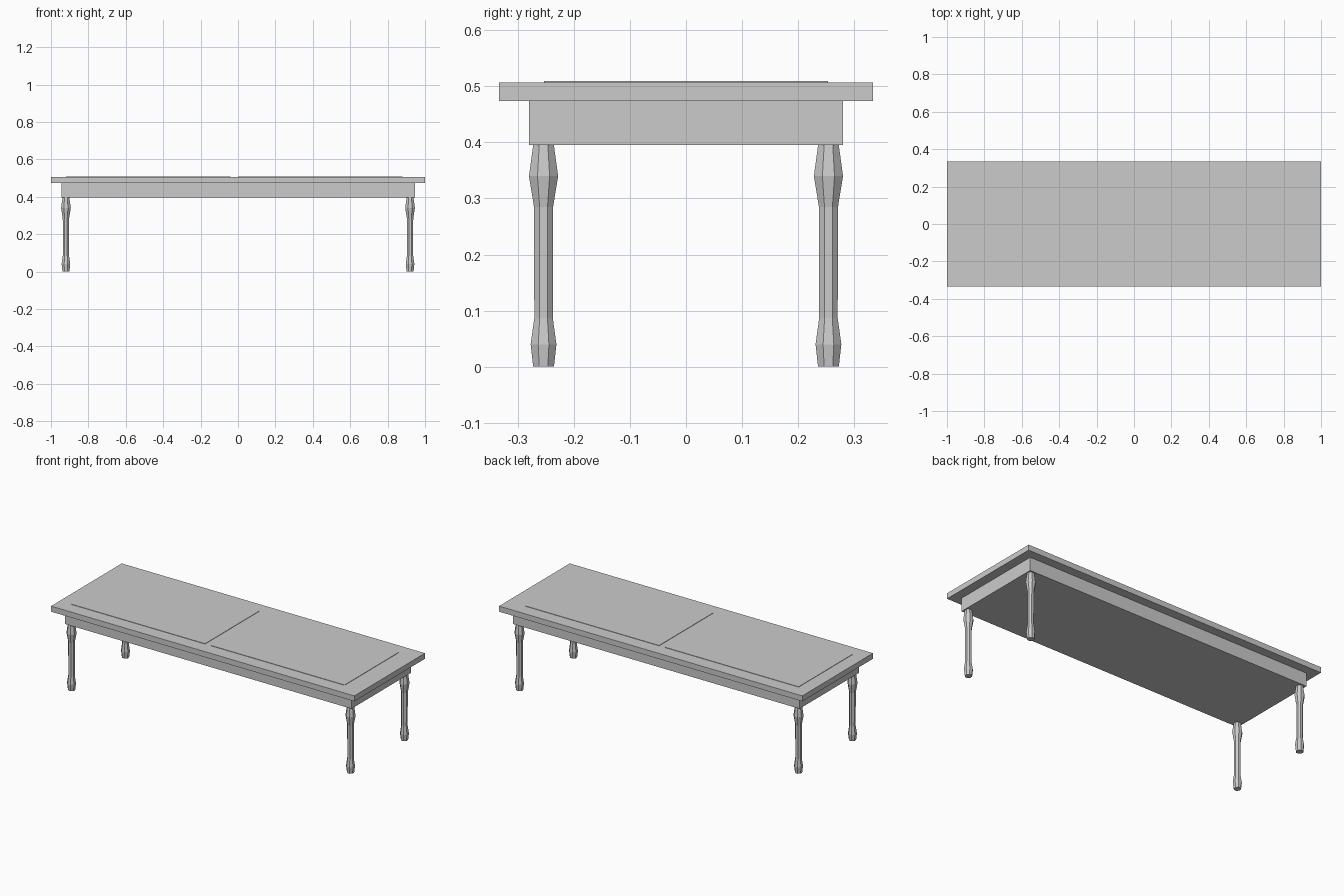
import bpy, bmesh, math

if "Cube" in bpy.data.objects:
    bpy.data.objects.remove(bpy.data.objects["Cube"])

def new_object(name, bm):
    bmesh.ops.recalc_face_normals(bm, faces=bm.faces)
    mesh = bpy.data.meshes.new(name)
    bm.to_mesh(mesh)
    bm.free()
    obj = bpy.data.objects.new(name, mesh)
    bpy.context.collection.objects.link(obj)
    return obj

def box(name, x, y, z):
    # x, y, z are (min, max) ranges
    bm = bmesh.new()
    bmesh.ops.create_cube(bm, size=1)
    for v in bm.verts:
        v.co = [lo + (c + 0.5) * (hi - lo) for c, (lo, hi) in zip(v.co, (x, y, z))]
    return new_object(name, bm)

def turned_leg(name, cx, cy, profile, sides=8):
    # profile holds (half width across flats, height)
    bm = bmesh.new()
    rings = []
    for half, z in profile:
        r = half / math.cos(math.pi / sides)
        rings.append([bm.verts.new((cx + r * math.cos((i + 0.5) * math.tau / sides),
                                    cy + r * math.sin((i + 0.5) * math.tau / sides), z))
                      for i in range(sides)])
    for low, high in zip(rings, rings[1:]):
        for i in range(sides):
            j = (i + 1) % sides
            bm.faces.new((low[i], low[j], high[j], high[i]))
    bm.faces.new(rings[0][::-1])
    bm.faces.new(rings[-1])
    return new_object(name, bm)

# Table top and apron block
box("table_top", (-1, 1), (-0.333, 0.333), (0.474, 0.507))
box("apron", (-0.945, 0.945), (-0.28, 0.28), (0.395, 0.474))

# Two thin raised panels on the top
box("left_panel", (-0.92, -0.04), (-0.253, 0.253), (0.507, 0.5095))
box("right_panel", (0.0, 0.88), (-0.253, 0.253), (0.507, 0.5095))

# Four octagonal turned legs
LEG = [(0.0185, 0), (0.023, 0.04), (0.0165, 0.087), (0.017, 0.285),
       (0.026, 0.34), (0.0185, 0.395)]
for sx, side in ((-1, "left"), (1, "right")):
    for sy, end in ((-1, "front"), (1, "back")):
        turned_leg(f"{end}_{side}_leg", sx * 0.92, sy * 0.254, LEG)
